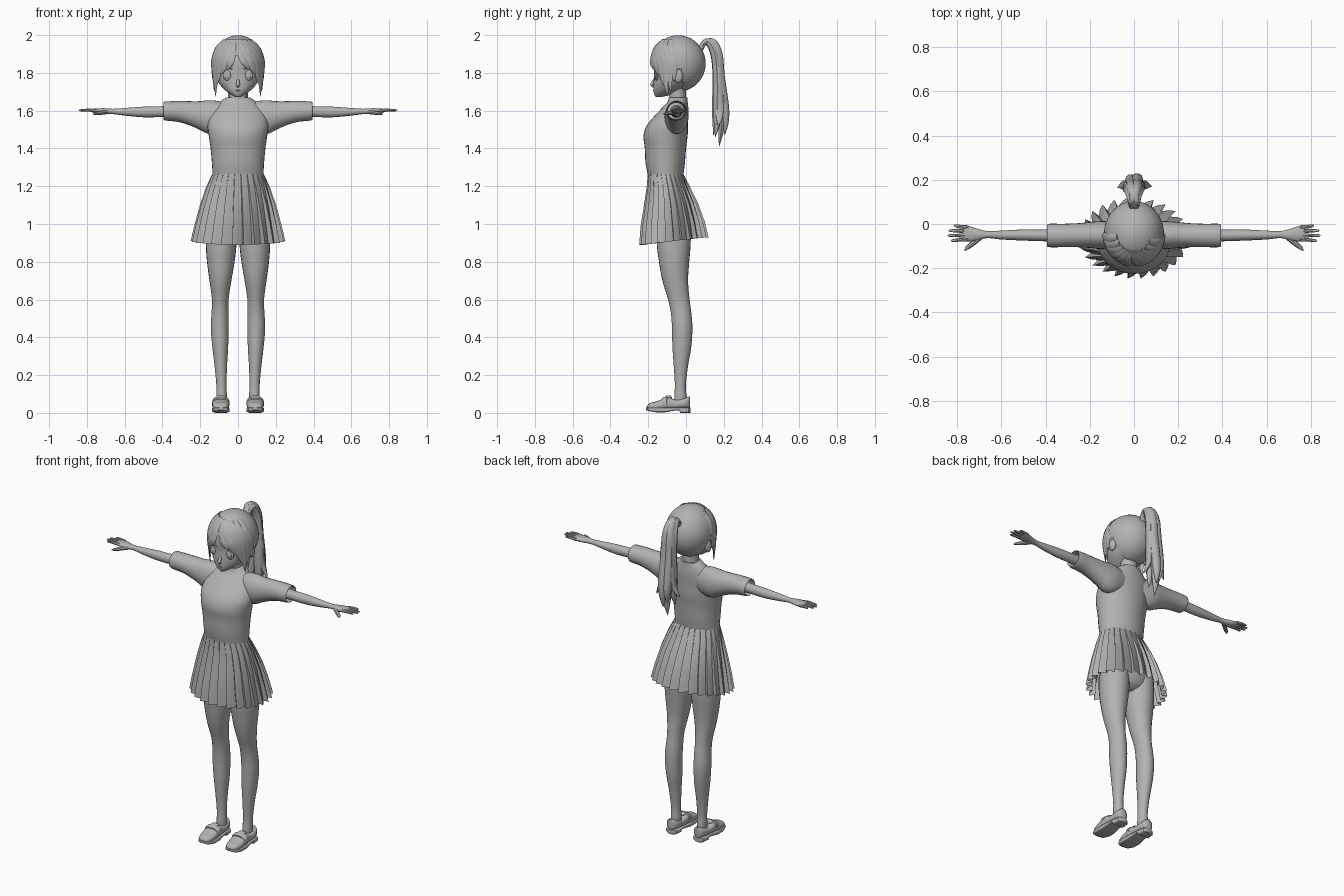
import bpy, bmesh, math
from mathutils import Vector, Matrix

grey = bpy.data.materials.new("plain_grey")
grey.diffuse_color = (0.45, 0.45, 0.45, 1)
X, Y = Vector((1, 0, 0)), Vector((0, 1, 0))


def finish(name, bm, mirror=False, angle=40):
    bmesh.ops.recalc_face_normals(bm, faces=bm.faces)
    me = bpy.data.meshes.new(name)
    bm.to_mesh(me)
    bm.free()
    me.materials.append(grey)
    for p in me.polygons:
        p.use_smooth = True
    me.set_sharp_from_angle(angle=math.radians(angle))
    ob = bpy.data.objects.new(name, me)
    bpy.context.collection.objects.link(ob)
    if mirror:
        ob.modifiers.new("mirror", 'MIRROR').use_mirror_merge = False
    return ob


def spline(rows, k=4):
    """Catmull-Rom through rows of numbers."""
    out = []
    for i in range(len(rows) - 1):
        p = [rows[max(i - 1, 0)], rows[i], rows[i + 1], rows[min(i + 2, len(rows) - 1)]]
        for j in range(k):
            t = j / k
            out.append([0.5 * (2 * b + (c - a) * t + (2 * a - 5 * b + 4 * c - d) * t * t
                               + (3 * b - a - 3 * c + d) * t ** 3) for a, b, c, d in zip(*p)])
    return out + [list(rows[-1])]


def loft(bm, rings, n=24, power=1.0, caps=(True, True)):
    """Skin a list of (centre, half axis, half axis) cross-sections."""
    def pw(v):
        return math.copysign(abs(v) ** power, v)
    loops = []
    for c, u, v in rings:
        loops.append([bm.verts.new(c + u * pw(math.cos(2 * math.pi * i / n))
                                   + v * pw(math.sin(2 * math.pi * i / n))) for i in range(n)])
    for a, b in zip(loops, loops[1:]):
        for i in range(n):
            bm.faces.new((a[i], a[(i + 1) % n], b[(i + 1) % n], b[i]))
    if caps[0]:
        bm.faces.new(loops[0])
    if caps[1]:
        bm.faces.new(loops[-1])


def axis_loft(name, axis, rows, mirror=False, smooth=4, **kw):
    """Rows: position along axis, centre of the two other axes, their half sizes."""
    rings = []
    for r in (spline(rows, smooth) if smooth else rows):
        o = [i for i in range(3) if i != axis]
        c, u, v = Vector(), Vector(), Vector()
        c[axis], c[o[0]], c[o[1]] = r[:3]
        u[o[0]], v[o[1]] = max(r[3], .002), max(r[4], .002)
        rings.append((c, u, v))
    bm = bmesh.new()
    loft(bm, rings, **kw)
    return finish(name, bm, mirror)


def tube(bm, rows, side, n=10, k=4):
    """Tapered strand through rows (x, y, z, half width, half thickness)."""
    rows = spline(rows, k)
    pts = [Vector(r[:3]) for r in rows]
    rings = []
    for i, p in enumerate(pts):
        t = (pts[min(i + 1, len(pts) - 1)] - pts[max(i - 1, 0)]).normalized()
        s = side(p, t).normalized()
        rings.append((p, s * max(rows[i][3], .001), t.cross(s).normalized() * max(rows[i][4], .001)))
    loft(bm, rings, n)


def ball(name, loc, size, mirror=False):
    bm = bmesh.new()
    bmesh.ops.create_uvsphere(bm, u_segments=20, v_segments=12, radius=1,
                              matrix=Matrix.Translation(loc) @ Matrix.Diagonal((*size, 1)))
    return finish(name, bm, mirror)


# Shirt body, neck and hidden hips
axis_loft("shirt", 2, [(1.25, 0, -.108, .134, .092), (1.32, 0, -.11, .138, .104),
                       (1.40, 0, -.109, .145, .109), (1.47, 0, -.108, .155, .117),
                       (1.53, 0, -.096, .16, .106), (1.60, 0, -.064, .14, .077),
                       (1.645, 0, -.045, .10, .054), (1.67, 0, -.042, .063, .05)], n=32)
axis_loft("neck", 2, [(1.62, 0, -.04, .05, .045), (1.68, 0, -.045, .048, .044),
                      (1.75, 0, -.045, .05, .045)])
axis_loft("hips", 2, [(1.25, 0, -.108, .125, .085), (1.12, 0, -.085, .155, .10),
                      (1.0, 0, -.07, .165, .098), (.93, 0, -.065, .12, .08),
                      (.90, 0, -.065, .04, .04)])

# Open-ended sleeves with folded-in cuff
axis_loft("sleeves", 0, [(.05, -.05, 1.57, .05, .07), (.12, -.05, 1.565, .062, .088),
                         (.165, -.05, 1.567, .062, .087), (.205, -.05, 1.575, .058, .075),
                         (.26, -.051, 1.587, .054, .063), (.32, -.052, 1.596, .053, .055),
                         (.385, -.052, 1.598, .053, .05), (.383, -.052, 1.598, .047, .044),
                         (.30, -.052, 1.598, .045, .044)], True, caps=(True, False))

# Arms and palms
axis_loft("arms", 0, [(.28, -.052, 1.596, .032, .034), (.385, -.052, 1.595, .027, .029),
                      (.5, -.05, 1.593, .025, .028), (.6, -.05, 1.594, .02, .02),
                      (.665, -.048, 1.596, .016, .014), (.71, -.048, 1.597, .027, .016),
                      (.755, -.043, 1.599, .036, .012), (.775, -.043, 1.6, .032, .008)], True, n=16)
bm = bmesh.new()
for y0, y1, tip in ((-.015, -.008, .815), (-.033, -.03, .838), (-.052, -.052, .842), (-.069, -.075, .828)):
    tube(bm, [(.75, y0, 1.6, .009, .009), (.79, (y0 + y1) / 2, 1.603, .008, .008),
              (tip - .006, y1, 1.602, .006, .005), (tip, y1, 1.601, .002, .002)],
         lambda p, t: Y - t * t.dot(Y), 8, 3)
tube(bm, [(.695, -.06, 1.594, .012, .012), (.73, -.088, 1.588, .012, .011),
          (.755, -.108, 1.584, .009, .008), (.766, -.121, 1.582, .002, .002)],
     lambda p, t: t.cross(Vector((0, 0, 1))), 8, 3)
finish("fingers", bm, True)

# Pleated skirt: knife pleats that deepen toward the tilted hem
bm = bmesh.new()
PLEATS = 26
loops = []
for z, cy, rx, ry, d in ((1.265, -.108, .137, .095, 0), (1.2, -.095, .163, .11, .004),
                         (1.1, -.08, .193, .136, .009), (1.0, -.071, .216, .158, .013),
                         (.91, -.064, .234, .168, .017)):
    ring = []
    for k in range(PLEATS):
        for u, off in ((0, 1), (.45, .15), (.85, -.9), (.93, -1)):
            a = 2 * math.pi * (k + u) / PLEATS
            tilt = .02 * math.sin(a) * (1.265 - z) / .355
            ring.append(bm.verts.new(((rx + d * off) * math.cos(a),
                                      cy + (ry + d * off) * math.sin(a), z + tilt)))
    loops.append(ring)
for a, b in zip(loops, loops[1:]):
    for i in range(len(a)):
        j = (i + 1) % len(a)
        bm.faces.new((a[i], a[j], b[j], b[i]))
finish("pleated_skirt", bm, angle=25)

# Legs
axis_loft("legs", 2, [(1.05, .088, -.065, .078, .09), (.9, .089, -.065, .081, .09),
                      (.8, .091, -.063, .073, .08), (.7, .093, -.057, .058, .068),
                      (.6, .094, -.038, .044, .057), (.53, .095, -.026, .045, .054),
                      (.45, .097, -.02, .047, .054), (.35, .094, -.022, .042, .05),
                      (.25, .091, -.027, .033, .038), (.15, .088, -.03, .027, .029),
                      (.09, .087, -.03, .028, .032), (.04, .087, -.03, .026, .03)], True)

# Shoes: rounded upper, flat sole, heel block, strap and tongue
rows = [(-.208, .012, .02, .034), (-.195, .034, .016, .05), (-.16, .044, .014, .06),
        (-.12, .045, .016, .075), (-.095, .042, .018, .084), (-.055, .039, .022, .07),
        (-.01, .037, .024, .078), (.014, .028, .026, .086), (.022, .012, .028, .086)]
axis_loft("shoe_uppers", 1, [(y, .091, (b + t) / 2, w, (t - b) / 2) for y, w, b, t in rows],
          True, power=.75)
sole = [(-.212, .012, .016), (-.2, .036, .01), (-.16, .047, .003), (-.11, .047, .003),
        (-.06, .041, .012), (-.036, .04, .014), (-.03, .04, .0), (.012, .034, 0), (.024, .014, 0)]
axis_loft("shoe_soles", 1, [(y, .091, (b + .028) / 2, w, (.028 - b) / 2) for y, w, b in sole],
          True, 0, power=.35)
axis_loft("shoe_straps", 1, [(-.128, .091, .05, .043, .028), (-.122, .091, .05, .047, .032),
                             (-.104, .091, .052, .046, .036), (-.098, .091, .05, .04, .034)],
          True, 0, power=.75)
ball("shoe_tongues", (.091, -.093, .081), (.025, .018, .012), True)

# Face with small features
axis_loft("face", 2, [(1.672, 0, -.145, .012, .014), (1.684, 0, -.125, .035, .042),
                      (1.71, 0, -.10, .07, .073), (1.75, 0, -.07, .104, .102),
                      (1.80, 0, -.056, .12, .113), (1.86, 0, -.046, .125, .124),
                      (1.93, 0, -.045, .098, .10), (1.965, 0, -.045, .04, .04)], n=32)
bm = bmesh.new()
tube(bm, [(0, -.163, 1.775, .005, .004), (0, -.174, 1.75, .009, .009),
          (0, -.181, 1.737, .01, .008), (0, -.17, 1.725, .006, .005)], lambda p, t: X)
finish("nose", bm)
ball("eyes", (.054, -.155, 1.787), (.026, .01, .028), True)
ball("irises", (.054, -.163, 1.787), (.016, .006, .02), True)
ball("mouth", (0, -.171, 1.707), (.014, .005, .003))
ball("ears", (.121, -.04, 1.782), (.016, .024, .036), True)
bm = bmesh.new()
tube(bm, [(.026, -.166, 1.818, .002, .003), (.054, -.163, 1.826, .004, .004),
          (.086, -.142, 1.814, .002, .003)], lambda p, t: t.cross(Y), 6)
finish("eyelashes", bm, True)

# Hair cap with the face and ear area cut away
C = Vector((0, -.042, 1.85))
bm = bmesh.new()
bmesh.ops.create_uvsphere(bm, u_segments=48, v_segments=32, radius=1,
                          matrix=Matrix.Translation(C) @ Matrix.Diagonal((.135, .146, .149, 1)))
drop = []
for f in bm.faces:
    p = f.calc_center_median()
    if p.z < 1.69 or (p.y < -.02 and p.z < 1.82) or (p.y < -.075 and p.z < 1.90 - .35 * abs(p.x)):
        drop.append(f)
bmesh.ops.delete(bm, geom=drop, context='FACES')
finish("hair_cap", bm)


def on_head(az, z, w, th=.006):
    """Point on the hair surface; hair hangs nearly straight below the widest level."""
    f = math.sqrt(max(0, 1 - ((z - 1.85) / .152) ** 2)) if z > 1.85 else 1 - .3 * (1.85 - z)
    a = math.radians(az)
    return (.137 * f * math.sin(a), C.y - .146 * f * math.cos(a), z, w, th)


# Swept fringe and side locks from an off-centre parting
bm = bmesh.new()
for sgn in (-1, 1):
    for start, mid, tip, z, w in ((2, 13, 26, 1.815, .019), (8, 28, 42, 1.79, .026),
                                  (18, 42, 57, 1.735, .027), (32, 56, 66, 1.675, .026),
                                  (50, 68, 74, 1.70, .024), (70, 80, 81, 1.75, .024)):
        tube(bm, [on_head(sgn * start - 8, 1.975, w * .5, .004),
                  on_head(sgn * (start + mid) / 2 - 5, 1.93, w * .9),
                  on_head(sgn * mid - 2, 1.87, w), on_head(sgn * (mid + tip) / 2, (1.87 + z) / 2, w * .8),
                  on_head(sgn * tip, z, .001, .001)], lambda p, t: t.cross(p - C), 8)
finish("fringe_locks", bm)

# Ponytail: arched overlapping locks; each row gives tip x, y, z, bulge x, bulge y, width
bm = bmesh.new()
for tx, ty, tz, bx, by, w in ((0, .175, 1.41, .0, .19, .036), (.025, .155, 1.46, .022, .165, .028),
                              (-.03, .145, 1.47, -.022, .16, .028), (.01, .205, 1.47, .012, .205, .027),
                              (-.015, .20, 1.5, -.014, .20, .025), (.08, .17, 1.52, .035, .175, .013),
                              (-.075, .165, 1.54, -.035, .175, .013)):
    dy = (by - .18) * .5
    tube(bm, [(bx * .2, .07, 1.925, .014, .012), (bx * .4, .098, 1.958, w * .7, .016),
              (bx * .5, .13 + dy, 1.962, w * .8, .02), (bx * .8, .16 + dy, 1.9, w, .022),
              (bx, .172 + dy, 1.78, w, .022), (bx * 1.1, by, 1.62, w, .024),
              ((bx + tx) / 2, (by + ty) / 2 + .004, (1.6 + tz) / 2, w * .7, .017),
              (tx, ty, tz, .001, .001)], lambda p, t: X - t * t.dot(X))
finish("ponytail", bm)
axis_loft("hair_tie", 1, [(.072, 0, 1.93, .014, .014), (.08, 0, 1.935, .023, .022),
                          (.09, 0, 1.942, .023, .022), (.098, 0, 1.948, .014, .014)], n=16)
